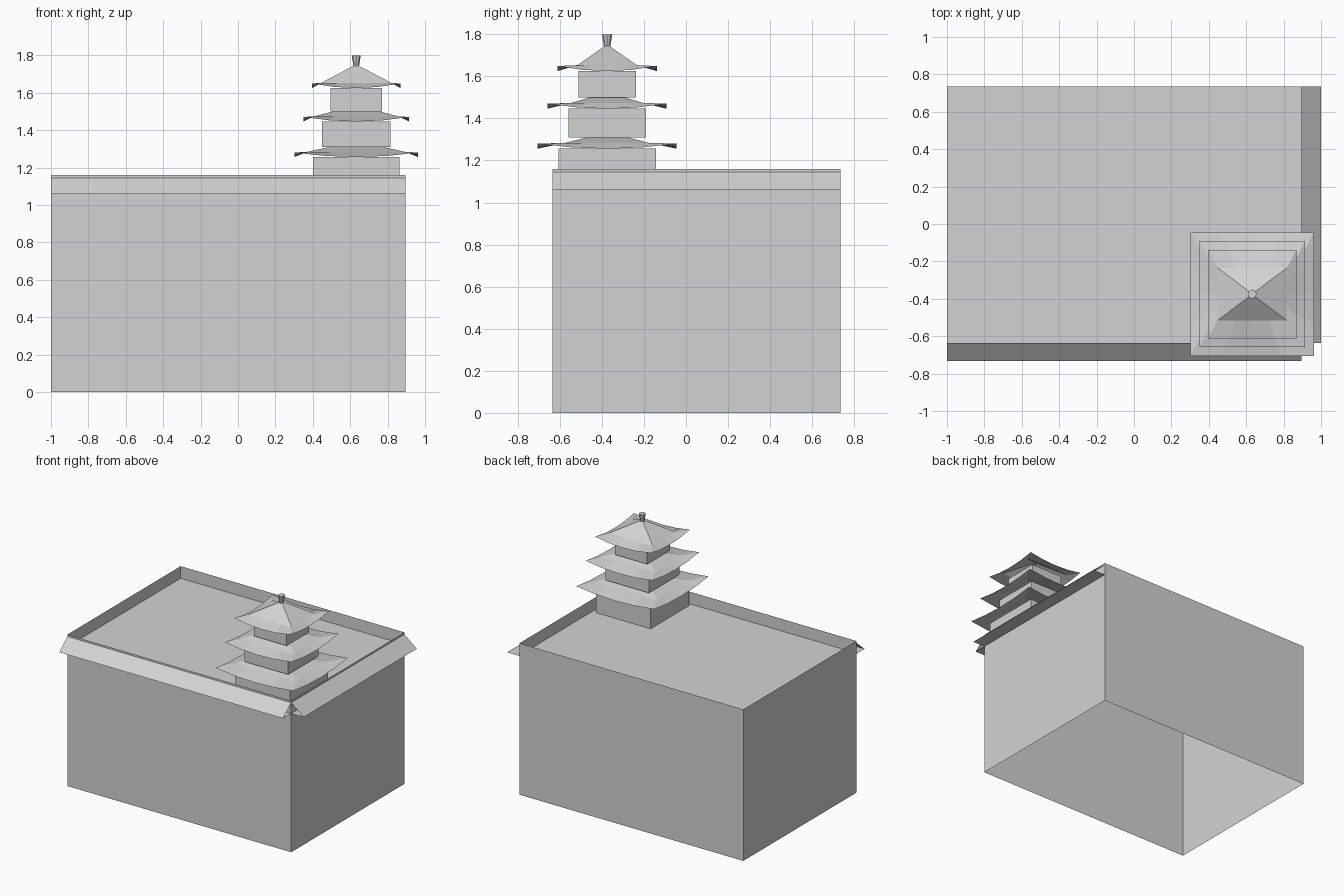
import bpy, bmesh
from mathutils import Vector

cube = bpy.data.objects.get("Cube")
if cube:
    bpy.data.objects.remove(cube, do_unlink=True)

stone = bpy.data.materials.new("pale_grey")
stone.use_nodes = True
GREY = (0.65, 0.65, 0.65, 1)
stone.diffuse_color = GREY
stone.node_tree.nodes["Principled BSDF"].inputs["Base Color"].default_value = GREY

LEFT, RIGHT, FRONT, BACK = -1.0, 0.895, -0.635, 0.735
TOP, DECK = 1.16, 1.067
CX, CY = 0.632, -0.375


def finish(name, bm):
    mesh = bpy.data.meshes.new(name)
    bm.to_mesh(mesh)
    bm.free()
    mesh.materials.append(stone)
    obj = bpy.data.objects.new(name, mesh)
    bpy.context.collection.objects.link(obj)
    return obj


def loft(name, rings, cap_first=False, cap_last=False):
    """Skin a stack of closed rings listed from bottom to top."""
    bm = bmesh.new()
    loops = [[bm.verts.new(p) for p in ring] for ring in rings]
    n = len(loops[0])
    for low, high in zip(loops, loops[1:]):
        for i in range(n):
            j = (i + 1) % n
            bm.faces.new((low[i], low[j], high[j], high[i]))
    if cap_first:
        bm.faces.new(loops[0][::-1])
    if cap_last:
        bm.faces.new(loops[-1])
    return finish(name, bm)


def rect(x0, x1, y0, y1, z):
    return [(x0, y0, z), (x1, y0, z), (x1, y1, z), (x0, y1, z)]


def eave_ring(hx, hy, z, lift=0):
    """Rectangle with split sides whose corners rise by lift."""
    pts = []
    for a, b in (((-1, -1), (1, -1)), ((1, -1), (1, 1)),
                 ((1, 1), (-1, 1)), ((-1, 1), (-1, -1))):
        for k in range(4):
            p = Vector(a).lerp(Vector(b), k / 4)
            pts.append((CX + p.x * hx, CY + p.y * hy,
                        z + lift * (k / 2 - 1) ** 2))
    return pts


# Main building: open below, thin parapet, sunken deck
loft("building_walls", [rect(LEFT, RIGHT, FRONT, BACK, z) for z in (0, TOP)])
deck = bmesh.new()
deck.faces.new([deck.verts.new(p) for p in rect(LEFT, RIGHT, FRONT, BACK, DECK)])
finish("roof_deck", deck)


# Awnings: sloping top and flat soffit, open at the ends
def awning(name, start, end, out):
    bm = bmesh.new()
    section = [((0, 0), 1.062), (out, 1.062), ((0, 0), 1.145)]
    rows = [[bm.verts.new((x + o[0], y + o[1], z)) for o, z in section]
            for x, y in (start, end)]
    for k in range(2):
        bm.faces.new((rows[0][k], rows[1][k], rows[1][k + 1], rows[0][k + 1]))
    finish(name, bm)


awning("front_awning", (LEFT, FRONT), (RIGHT, FRONT), (0, -0.098))
awning("side_awning", (RIGHT, FRONT), (RIGHT, BACK), (0.105, 0))

# Tower: three storeys, each under a flared roof
# (body half width, body bottom, body top, roof half width)
storeys = [(0.232, DECK, 1.256, 0.33),
           (0.184, 1.31, 1.446, 0.283),
           (0.137, 1.50, 1.625, 0.236)]
for i, (half, low, high, r) in enumerate(storeys, 1):
    loft(f"storey_{i}", [rect(CX - half, CX + half, CY - half, CY + half, z)
                         for z in (low, high)], True, True)
    if i < 3:
        crown = eave_ring(r * 0.42, r * 0.28, high + 0.055)
    else:
        crown = eave_ring(0.012, 0.01, 1.745)
    loft(f"tower_roof_{i}", [eave_ring(r, r, high, 0.024),
                             eave_ring(r * 0.79, r * 0.6, high + 0.028),
                             crown], cap_last=True)

# Finial: small flared post
bpy.ops.mesh.primitive_cone_add(vertices=8, radius1=0.015, radius2=0.024,
                                depth=0.06, location=(CX, CY, 1.77))
finial = bpy.context.object
finial.name = "finial"
finial.data.materials.append(stone)
